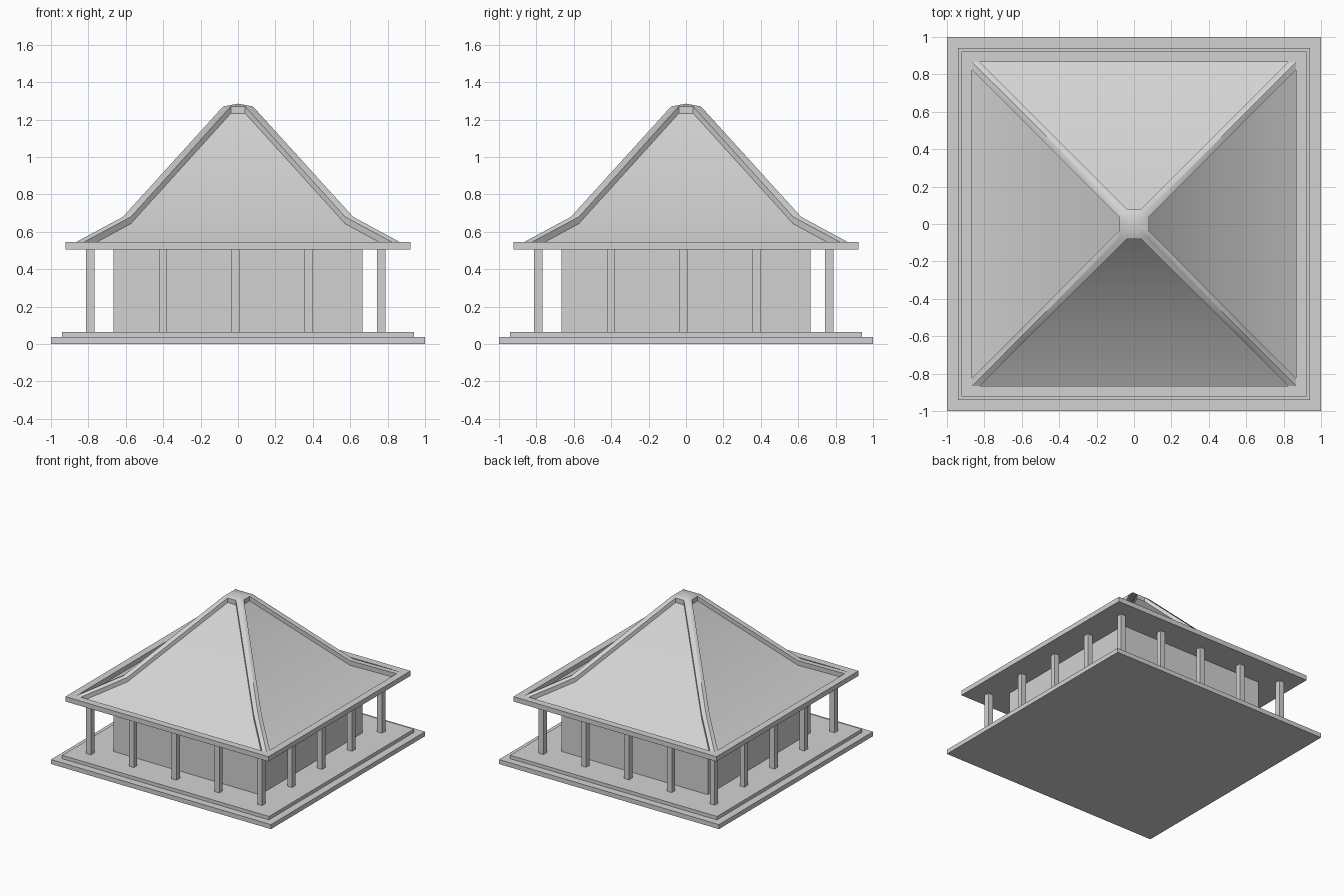
import bpy, bmesh, math
from mathutils import Matrix

cube = bpy.data.objects.get("Cube")
if cube:
    bpy.data.objects.remove(cube, do_unlink=True)

GREY = (0.65, 0.65, 0.65, 1)
mat = bpy.data.materials.new("plain grey")
mat.use_nodes = True
mat.diffuse_color = GREY
mat.node_tree.nodes["Principled BSDF"].inputs["Base Color"].default_value = GREY


def finish(bm, name):
    me = bpy.data.meshes.new(name)
    bm.to_mesh(me)
    bm.free()
    me.materials.append(mat)
    ob = bpy.data.objects.new(name, me)
    bpy.context.collection.objects.link(ob)
    return ob


def block(name, x, y, half, z0, z1):
    """Square upright block between two heights."""
    bm = bmesh.new()
    m = Matrix.Translation((x, y, (z0 + z1) / 2)) @ Matrix.Diagonal((2 * half, 2 * half, z1 - z0, 1))
    bmesh.ops.create_cube(bm, size=1, matrix=m)
    return finish(bm, name)


# Stepped base and enclosed hall
block("base_lower", 0, 0, 1.0, 0, 0.037)
block("base_upper", 0, 0, 0.94, 0.037, 0.065)
block("hall", 0, 0, 0.665, 0.065, 0.506)

# Veranda posts around the perimeter
COUNT = 5
for i in range(COUNT):
    for j in range(COUNT):
        if i in (0, COUNT - 1) or j in (0, COUNT - 1):
            block(f"post_{i}_{j}", -0.79 + 0.389 * i, -0.79 + 0.389 * j, 0.022, 0.065, 0.506)

# Roof: eave slab, bent hip ridges, sunken panels and low cap in one shell
BOTTOM, EAVE, RIDGE_W, SINK = 0.505, 0.545, 0.042, 0.037
LEVELS = [(0.865, EAVE), (0.615, 0.68), (0.08, 1.27)]
OUT = 0.923
bm = bmesh.new()


def face(*pts):
    bm.faces.new([bm.verts.new(p) for p in pts])


def at(level, side, inset=0, drop=0):
    d, z = level
    return (side * (d - inset), -d, z - drop)


def span(a, b, **kw):
    """Full-width band between two levels."""
    face(at(a, -1, **kw), at(a, 1, **kw), at(b, 1, **kw), at(b, -1, **kw))


# one side of the roof
span((OUT, BOTTOM), (OUT, EAVE))
span((OUT, EAVE), LEVELS[0])
face(at((OUT, BOTTOM), -1), at((OUT, BOTTOM), 1), (0, 0, BOTTOM))
for a, b in zip(LEVELS, LEVELS[1:]):
    span(a, b, inset=RIDGE_W, drop=SINK)
    for s in (-1, 1):
        face(at(a, s), at(a, s, RIDGE_W), at(b, s, RIDGE_W), at(b, s))
        face(at(a, s, RIDGE_W), at(a, s, RIDGE_W, SINK),
             at(b, s, RIDGE_W, SINK), at(b, s, RIDGE_W))
for lv in (LEVELS[0], LEVELS[-1]):
    face(at(lv, -1, RIDGE_W), at(lv, 1, RIDGE_W),
         at(lv, 1, RIDGE_W, SINK), at(lv, -1, RIDGE_W, SINK))
# eave and cap share the split corners of the ridge strips
top = LEVELS[-1]
face(at(top, -1), at(top, -1, RIDGE_W), at(top, 1, RIDGE_W), at(top, 1), (0, 0, 1.285))

# repeat for the other three sides
side = bm.faces[:]
for k in range(1, 4):
    dup = bmesh.ops.duplicate(bm, geom=side)["geom"]
    verts = [g for g in dup if isinstance(g, bmesh.types.BMVert)]
    bmesh.ops.rotate(bm, verts=verts, cent=(0, 0, 0), matrix=Matrix.Rotation(k * math.pi / 2, 3, "Z"))
bmesh.ops.remove_doubles(bm, verts=bm.verts[:], dist=0.0005)
bmesh.ops.recalc_face_normals(bm, faces=bm.faces[:])
roof = finish(bm, "roof")

bpy.ops.object.select_all(action="DESELECT")
roof.select_set(True)
bpy.context.view_layer.objects.active = roof
bpy.ops.object.shade_smooth_by_angle(angle=math.radians(38))
